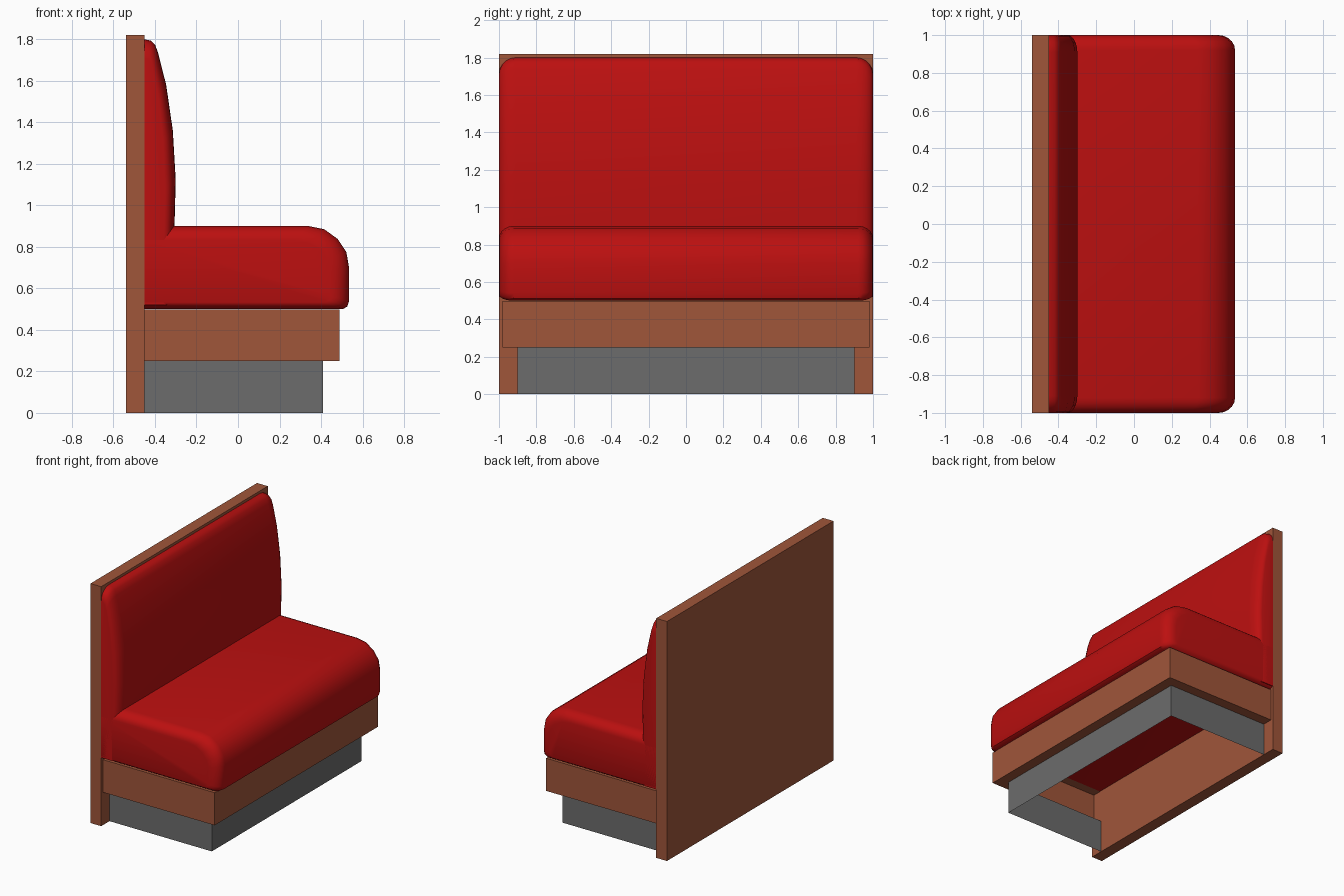
import bpy, bmesh, math

cube = bpy.data.objects.get("Cube")
if cube:
    bpy.data.objects.remove(cube, do_unlink=True)


def material(name, color):
    m = bpy.data.materials.new(name)
    m.use_nodes = True
    m.diffuse_color = (*color, 1)
    bsdf = next(n for n in m.node_tree.nodes if n.type == 'BSDF_PRINCIPLED')
    bsdf.inputs["Base Color"].default_value = (*color, 1)
    bsdf.inputs["Roughness"].default_value = 0.6
    return m


red = material("red vinyl", (0.50, 0.005, 0.005))
wood = material("brown wood", (0.35, 0.092, 0.042))
grey = material("grey kick board", (0.15, 0.15, 0.15))

BACK_X = -0.45   # plane where everything meets the back panel


def finish(bm, name, mat, smooth=False):
    mesh = bpy.data.meshes.new(name)
    bm.to_mesh(mesh)
    bm.free()
    mesh.materials.append(mat)
    obj = bpy.data.objects.new(name, mesh)
    bpy.context.collection.objects.link(obj)
    if smooth:
        bpy.ops.object.select_all(action='DESELECT')
        obj.select_set(True)
        bpy.context.view_layer.objects.active = obj
        bpy.ops.object.shade_smooth_by_angle(angle=math.radians(40))
    return obj


def cushion(name, profile, anchor_z, shrink_x, shrink_z, run, steps=5):
    """Sweep an x-z profile along y, rounding both ends by shrinking it to an anchor."""
    end = [(1 - run * (1 - math.sin(a)), 1 - math.cos(a))
           for a in (math.pi / 2 * i / steps for i in range(steps + 1))]
    stations = [(-y, k) for y, k in reversed(end)] + end
    bm = bmesh.new()
    rings = []
    for y, k in stations:
        rings.append([bm.verts.new((BACK_X + (x - BACK_X) * (1 - shrink_x * k), y,
                                    anchor_z + (z - anchor_z) * (1 - shrink_z * k)))
                      for x, z in profile])
    n = len(profile)
    for a, b in zip(rings, rings[1:]):
        for i in range(n):
            j = (i + 1) % n
            bm.faces.new((a[i], a[j], b[j], b[i]))
    bm.faces.new(rings[0])
    bm.faces.new(rings[-1])
    bmesh.ops.recalc_face_normals(bm, faces=bm.faces)
    return finish(bm, name, red, smooth=True)


def skirt(name, levels, mat):
    """Three-sided band open at the back; each level is (front x, half width, z)."""
    bm = bmesh.new()
    rings = [[bm.verts.new(p) for p in ((BACK_X, -w, z), (x, -w, z), (x, w, z), (BACK_X, w, z))]
             for x, w, z in levels]
    for a, b in zip(rings, rings[1:]):
        for i in range(3):
            bm.faces.new((a[i], a[i + 1], b[i + 1], b[i]))
    return finish(bm, name, mat)


# Upright wooden panel
bm = bmesh.new()
bmesh.ops.create_cube(bm, size=1)
bmesh.ops.scale(bm, vec=(0.09, 2, 1.82), verts=bm.verts)
bmesh.ops.translate(bm, vec=(-0.495, 0, 0.91), verts=bm.verts)
finish(bm, "back_panel", wood)

# Hollow base: recessed kick board below a wider wooden apron
skirt("kick_board", [(0.41, 0.9, 0), (0.41, 0.9, 0.25)], grey)
skirt("seat_apron", [(0.41, 0.9, 0.25), (0.49, 0.98, 0.25),
                     (0.49, 0.98, 0.498), (0.42, 0.91, 0.498)], wood)

# Seat cushion with a rolled front edge
cushion("seat_cushion",
        [(BACK_X, 0.5), (0.505, 0.5), (0.527, 0.513), (0.535, 0.54), (0.535, 0.7),
         (0.522, 0.775), (0.48, 0.838), (0.415, 0.885), (0.34, 0.9), (BACK_X, 0.9)],
        anchor_z=0.63, shrink_x=0.09, shrink_z=0.25, run=0.08)

# Backrest cushion, bulging at the lower back
cushion("backrest_cushion",
        [(BACK_X, 0.52), (-0.31, 0.52), (-0.306, 0.9), (-0.3, 1.12), (-0.314, 1.36),
         (-0.346, 1.58), (-0.385, 1.735), (-0.4, 1.775), (-0.42, 1.793), (BACK_X, 1.8)],
        anchor_z=0.52, shrink_x=0.35, shrink_z=0.07, run=0.09)
